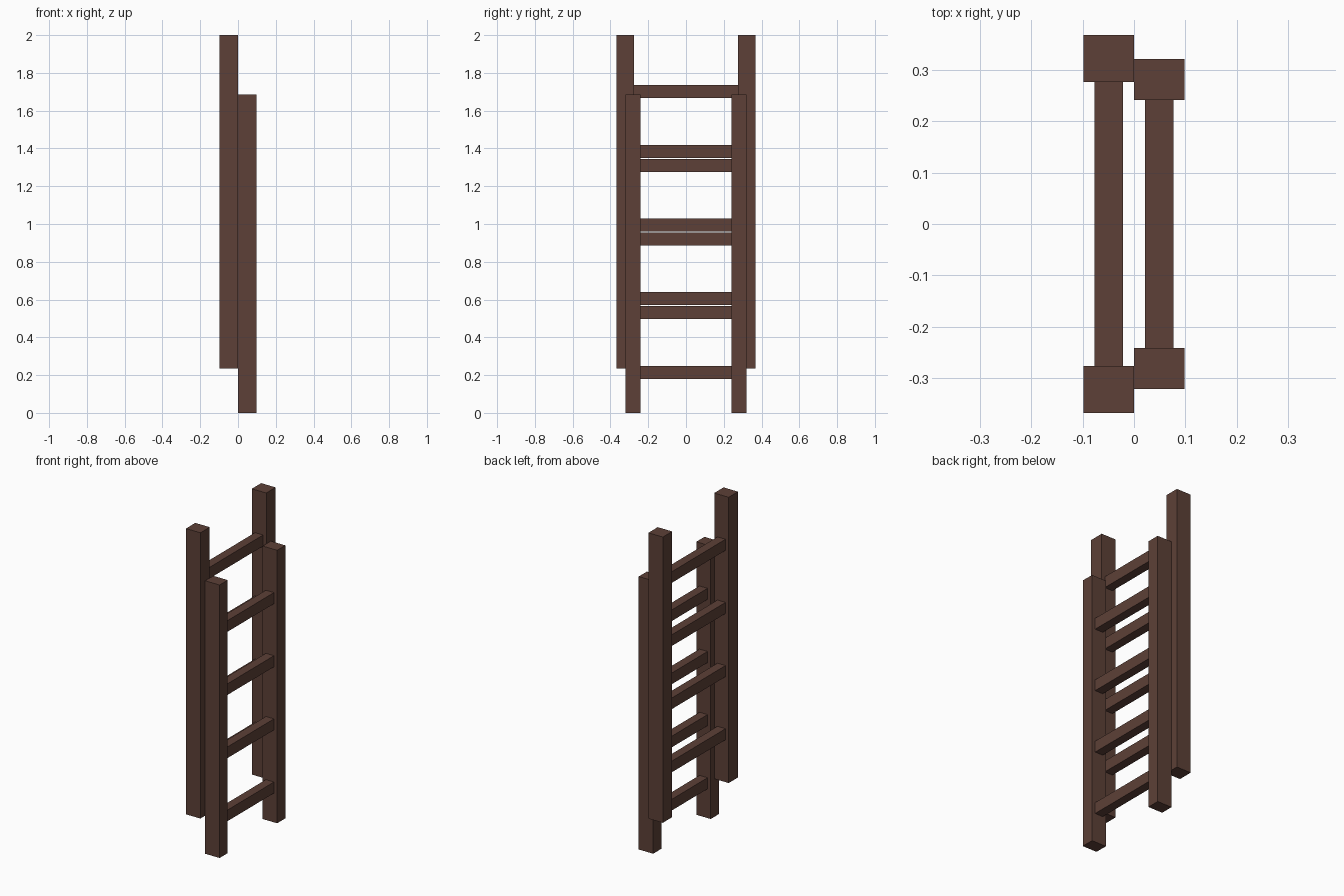
import bpy

if "Cube" in bpy.data.objects:
    bpy.data.objects.remove(bpy.data.objects["Cube"])

wood = bpy.data.materials.new("dark_brown_wood")
wood.diffuse_color = (0.1095, 0.0513, 0.0382, 1.0)
wood.use_nodes = True
wood.node_tree.nodes["Principled BSDF"].inputs["Base Color"].default_value = wood.diffuse_color


def box(name, lo, hi):
    """Axis-aligned box between two corners."""
    centre = [(a + b) / 2 for a, b in zip(lo, hi)]
    size = [b - a for a, b in zip(lo, hi)]
    bpy.ops.mesh.primitive_cube_add(size=1, location=centre)
    ob = bpy.context.object
    ob.name = name
    ob.data.name = name
    for v in ob.data.vertices:
        v.co = [c * s for c, s in zip(v.co, size)]
    ob.data.materials.append(wood)


def ladder(name, x0, x1, y_in, y_out, z0, z1, first_rung):
    """One ladder section: two side rails and four evenly spaced rungs."""
    # side rails
    for side, label in ((-1, "left"), (1, "right")):
        ya, yb = sorted((side * y_in, side * y_out))
        box(f"{name}_{label}_rail", (x0, ya, z0), (x1, yb, z1))
    # rungs
    xc = (x0 + x1) / 2
    for i in range(4):
        z = first_rung + 0.39 * i
        box(f"{name}_rung_{i + 1}",
            (xc - 0.0275, -y_in, z - 0.0345), (xc + 0.0275, y_in, z + 0.0345))


# wide raised section behind, narrow section standing on the ground
ladder("upper_section", -0.0985, 0.0, 0.276, 0.367, 0.235, 2.0, 0.5305)
ladder("lower_section", 0.0, 0.0985, 0.241, 0.3205, 0.0, 1.686, 0.2145)
